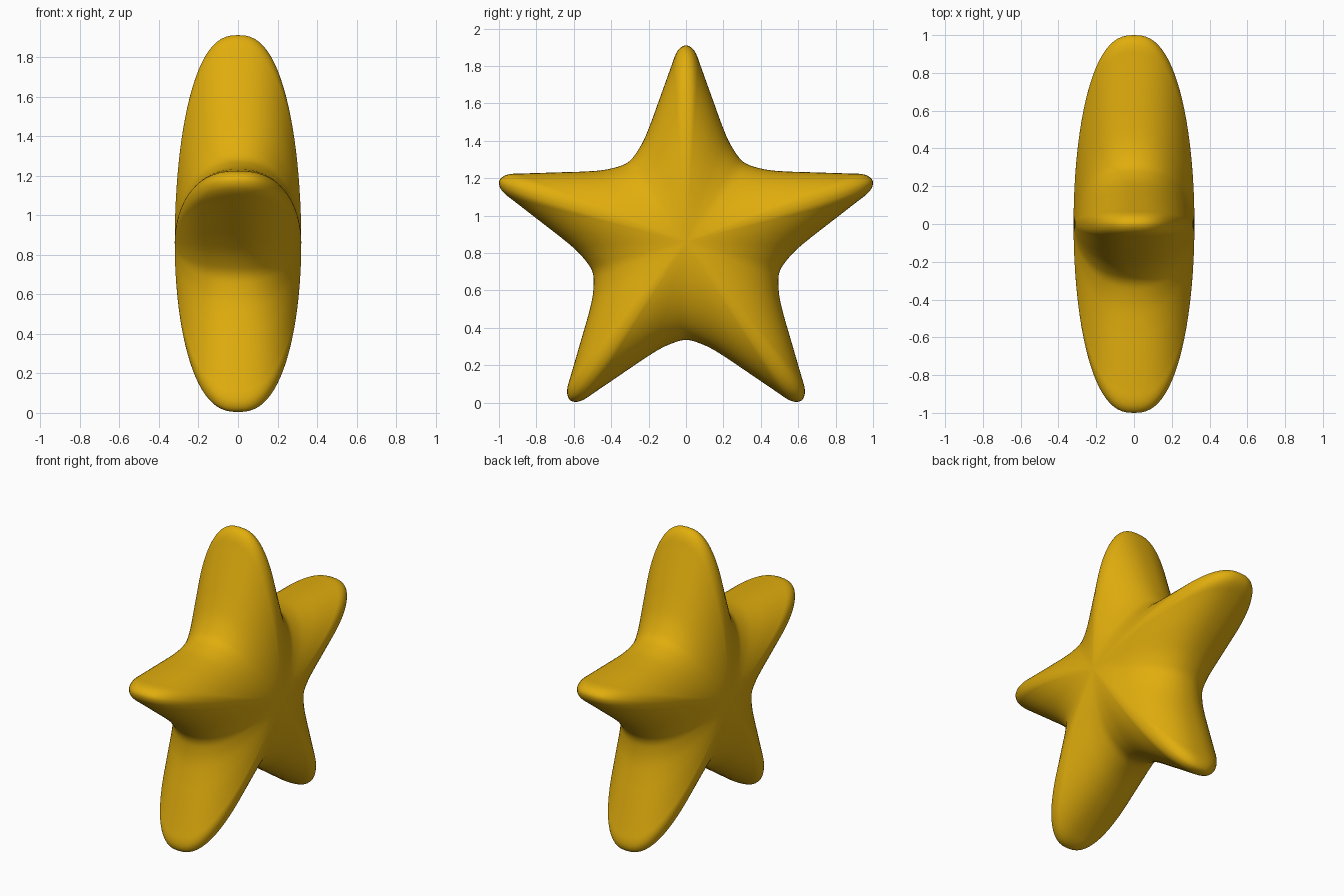
import bpy, bmesh
from math import sin, cos, pi, hypot
from mathutils import Vector

if "Cube" in bpy.data.objects:
    bpy.data.objects.remove(bpy.data.objects["Cube"])

CENTRE_Z, HALF_THICK, TIP_R, NOTCH_R = 0.861, 0.32, 1.05, 0.525

# Half outline of one arm: (distance along arm, half width), notch to tip
half = [(0.425, 0.309), (0.465, 0.272), (0.54, 0.227), (0.64, 0.186),
        (0.74, 0.15), (0.84, 0.114), (0.94, 0.078), (1.0, 0.056), (1.035, 0.032)]
arm = [(a, -w) for a, w in half] + [(TIP_R, 0)] + [(a, w) for a, w in half[:0:-1]]

# Five arms around the centre
keys = []
for k in range(5):
    t = 2 * pi * k / 5
    for a, w in arm:
        keys.append(Vector((a * sin(t) + w * cos(t), a * cos(t) - w * sin(t))))


def catmull(p0, p1, p2, p3, t):
    return 0.5 * (2 * p1 + (p2 - p0) * t + (2 * p0 - 5 * p1 + 4 * p2 - p3) * t ** 2
                  + (3 * p1 - p0 - 3 * p2 + p3) * t ** 3)


# Smooth closed outline
n = len(keys)
outline = [catmull(keys[i - 1], keys[i], keys[(i + 1) % n], keys[(i + 2) % n], s / 4)
           for i in range(n) for s in range(4)]

# Puffed body: shrinking outlines that bulge from the back pole to the front pole
bm = bmesh.new()
LEVELS = 48
rings = []
for j in range(1, LEVELS):
    phi = -pi / 2 + pi * j / LEVELS
    ring = []
    for p in outline:
        valley = (TIP_R - hypot(*p)) / (TIP_R - NOTCH_R)
        x = HALF_THICK * abs(sin(phi)) ** (0.8 + 0.12 * valley)
        u = cos(phi)
        ring.append(bm.verts.new((x if phi > 0 else -x, p.x * u, CENTRE_Z + p.y * u)))
    rings.append(ring)
m = len(outline)
for r0, r1 in zip(rings, rings[1:]):
    for i in range(m):
        k = (i + 1) % m
        bm.faces.new((r0[i], r0[k], r1[k], r1[i]))
for ring, x in ((rings[0], -HALF_THICK), (rings[-1], HALF_THICK)):
    pole = bm.verts.new((x, 0, CENTRE_Z))
    for i in range(m):
        bm.faces.new((ring[i], ring[(i + 1) % m], pole))
bmesh.ops.recalc_face_normals(bm, faces=bm.faces)
for f in bm.faces:
    f.smooth = True

mesh = bpy.data.meshes.new("star")
bm.to_mesh(mesh)
bm.free()
star = bpy.data.objects.new("star", mesh)
bpy.context.collection.objects.link(star)

gold = bpy.data.materials.new("gold")
gold.diffuse_color = (0.75, 0.42, 0.004, 1)
gold.use_nodes = True
gold.node_tree.nodes["Principled BSDF"].inputs["Base Color"].default_value = gold.diffuse_color
mesh.materials.append(gold)
